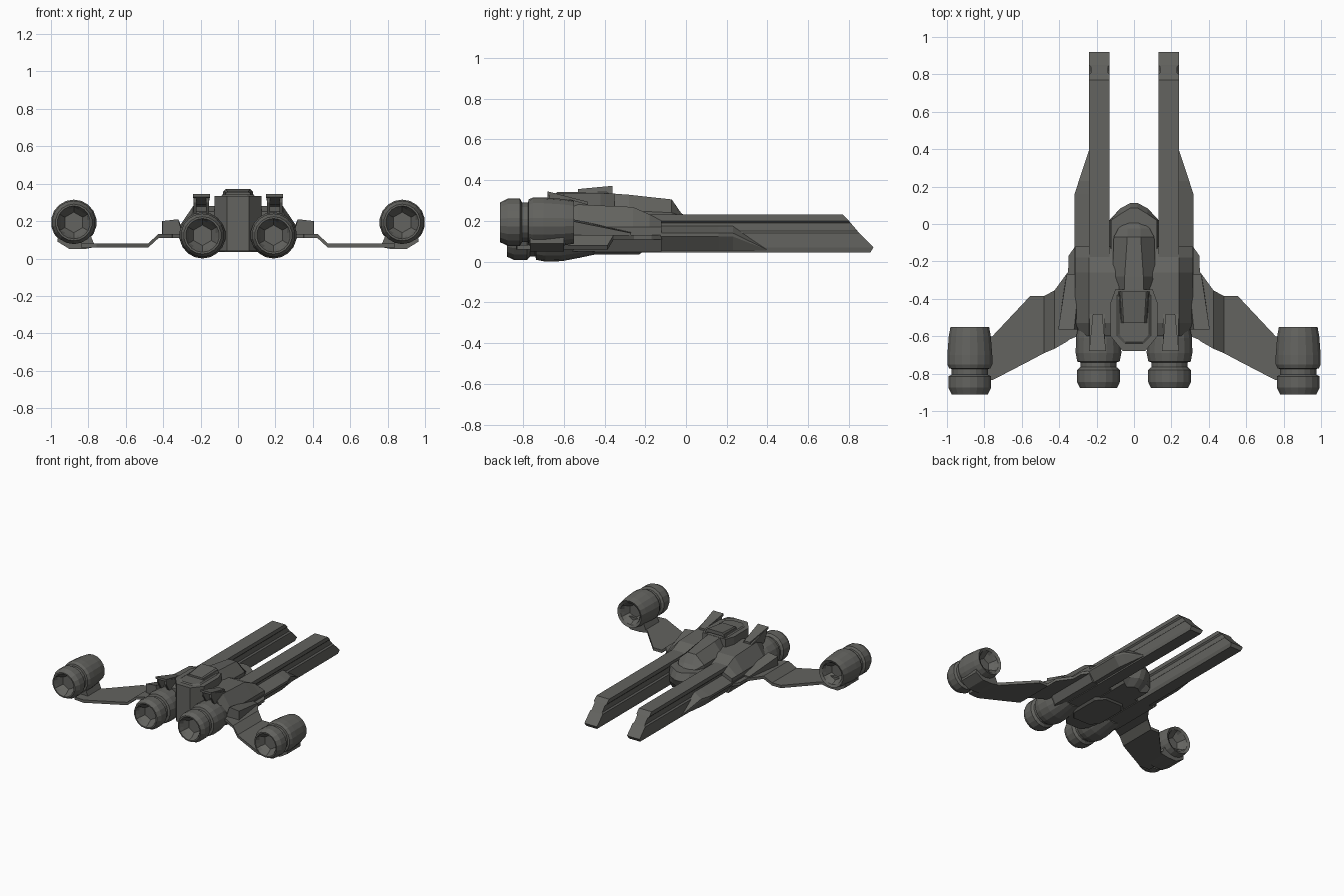
import bpy, bmesh, math

if "Cube" in bpy.data.objects:
    bpy.data.objects.remove(bpy.data.objects["Cube"])

hull = bpy.data.materials.new("dark_grey_hull")
hull.diffuse_color = (0.125, 0.125, 0.115, 1)
hull.use_nodes = True
hull.node_tree.nodes["Principled BSDF"].inputs["Base Color"].default_value = hull.diffuse_color


def loft(name, rings, mirror=True, cap=True, closed=False):
    """Skin a list of equal-length point rings; optionally mirror across x."""
    bm = bmesh.new()
    vs = [[bm.verts.new(p) for p in r] for r in rings]
    n = len(rings[0])
    pairs = list(zip(vs, vs[1:])) + ([(vs[-1], vs[0])] if closed else [])
    for a, b in pairs:
        for i in range(n):
            j = (i + 1) % n
            bm.faces.new((a[i], a[j], b[j], b[i]))
    if cap:
        bm.faces.new(vs[0])
        bm.faces.new(vs[-1])
    bmesh.ops.remove_doubles(bm, verts=bm.verts, dist=1e-5)
    bmesh.ops.recalc_face_normals(bm, faces=bm.faces)
    me = bpy.data.meshes.new(name)
    bm.to_mesh(me)
    bm.free()
    me.materials.append(hull)
    ob = bpy.data.objects.new(name, me)
    bpy.context.collection.objects.link(ob)
    if mirror:
        ob.modifiers.new("mirror", 'MIRROR').use_clip = False
    return ob


def along_y(name, sections, mirror=True):
    """Sections are (y, [(x, z), ...])."""
    return loft(name, [[(x, y, z) for x, z in pts] for y, pts in sections], mirror)


def along_z(name, levels, mirror=True):
    """Levels are (z, [(x, y), ...])."""
    return loft(name, [[(x, y, z) for x, y in pts] for z, pts in levels], mirror)


def sym(half):
    """Complete a right-hand half outline to both sides."""
    return half + [(-x, v) for x, v in reversed(half)]


def engine(name, cx, cz, profile, seg=18):
    """Turned profile of (radius, y, is_hexagonal)."""
    rings = []
    for r, y, hexed in profile:
        ring = []
        for i in range(seg):
            a = 2 * math.pi * i / seg
            k = 1
            if hexed:
                k = math.cos(math.pi / 6) / math.cos(a % (math.pi / 3) - math.pi / 6)
            ring.append((cx + r * k * math.sin(a), y, cz - r * k * math.cos(a)))
        rings.append(ring)
    return loft(name, rings)


# Engines: intake cup, cowl, neck, nozzle, hexagonal exhaust
wing_profile = [(.05, -.62, 1), (.078, -.585, 1), (.085, -.56, 0), (.105, -.55, 0),
                (.114, -.60, 0), (.122, -.70, 0), (.122, -.75, 0), (.112, -.772, 0),
                (.098, -.775, 0), (.098, -.805, 0), (.116, -.815, 0), (.116, -.875, 0),
                (.098, -.912, 0), (.088, -.912, 0), (.082, -.885, 1), (.055, -.85, 1)]
engine("wing_engine", .878, .193, wing_profile)
body_profile = [(.09, -.45, 0), (.105, -.52, 0), (.122, -.61, 0), (.124, -.69, 0),
                (.115, -.735, 0), (.098, -.74, 0), (.098, -.765, 0), (.116, -.78, 0),
                (.116, -.845, 0), (.10, -.878, 0), (.09, -.878, 0),
                (.082, -.85, 1), (.055, -.815, 1)]
engine("body_engine", .19, .124, body_profile)

# Long fork prongs with grooved sides and a raked tip
prong = [(.045, .14, .235, .905), (.07, .13, .24, .92), (.14, .13, .24, .85),
         (.15, .14, .23, .842), (.19, .14, .23, .808), (.20, .13, .24, .80),
         (.23, .13, .24, .77)]
along_z("fork_prong", [(z, [(a, -.5), (b, -.5), (b, t), (a, t)]) for z, a, b, t in prong])


# Side flares blending the prongs into the hull
def flare(y, xo, zt):
    zb = .055
    ze = zb + (zt - zb) * .8
    return (y, [(.2, zb), (xo - (xo - .235) * .6, zb), (xo, ze), (xo, zt),
                (.235, zt + (zt - zb) * .4), (.2, zt + (zt - zb) * .4)])


along_y("prong_flare", [flare(.395, .24, .06), flare(.23, .295, .14),
                        flare(.16, .318, .14), flare(-.4, .318, .14)])


# Main hull shoulders
def shoulder(y, xo, zt):
    return (y, [(0, .05), (xo - .03, .05), (xo, .11), (xo, .17), (.24, zt), (0, zt)])


along_y("hull_shoulder", [shoulder(-.12, .315, .20), shoulder(-.18, .315, .232),
                          shoulder(-.26, .315, .268), shoulder(-.53, .315, .28),
                          shoulder(-.60, .28, .25)])

# Nose pod between the prongs
def pod(z, s, nose):
    return (z, sym([(.132 * s, -.4), (.132 * s, .02), (.075 * s, nose - .03), (.02, nose)]))


along_z("nose_pod", [pod(.045, .8, .02), pod(.09, 1, .08), pod(.16, 1, .112),
                     pod(.215, .93, .085)], False)


# Faceted canopy
def canopy(y, b, t, zm, zt):
    return (y, sym([(b, .18), (b, zm), (t, zt)]))


along_y("canopy", [canopy(.01, .045, .02, .2, .212), canopy(-.025, .085, .035, .225, .24),
                   canopy(-.07, .108, .036, .24, .305), canopy(-.28, .116, .05, .25, .328),
                   canopy(-.36, .09, .05, .25, .334)], False)

# Rear spine with angled back, and its recessed back plate
spine = sym([(.10, -.35), (.125, -.42), (.125, -.60), (.06, -.68)])
along_z("rear_spine", [(.04, spine), (.335, spine)], False)
along_z("spine_cap", [(.335, sym([(.09, -.38), (.09, -.60), (.05, -.64)])),
                      (.342, sym([(.08, -.39), (.08, -.59), (.045, -.63)]))], False)

# Hollow scoop on top of the spine
along_y("scoop_roof", [(-.36, sym([(.082, .345), (.075, .362), (.065, .372)][:3])),
                       (-.53, sym([(.07, .34), (.062, .35), (.055, .356)]))], False)
along_y("scoop_leg", [(-.36, [(.07, .33), (.085, .33), (.078, .362), (.065, .362)]),
                      (-.53, [(.058, .33), (.07, .33), (.066, .35), (.054, .35)])])

# Belly keel plate
along_z("belly_keel", [(.034, sym([(.07, -.23), (.12, -.29), (.12, -.52), (.07, -.58)])),
                       (.06, sym([(.08, -.20), (.15, -.28), (.15, -.54), (.08, -.60)]))], False)

# Wedge fins above the body engines: roof plus two legs
along_y("fin_roof", [(-.48, [(.17, .27), (.22, .27), (.22, .293), (.17, .293)]),
                     (-.60, [(.158, .29), (.232, .29), (.232, .324), (.158, .324)]),
                     (-.68, [(.15, .328), (.24, .328), (.24, .345), (.15, .345)])])
for side, x in (("inner", .155), ("outer", .222)):
    along_y(f"fin_leg_{side}", [(-.48, [(x, .24), (x + .015, .24), (x + .015, .28), (x, .28)]),
                                (-.62, [(x, .22), (x + .015, .22), (x + .015, .32), (x, .32)]),
                                (-.67, [(x, .30), (x + .015, .30), (x + .015, .335), (x, .335)])])

# Wedge block over each wing root
along_y("wing_root_block", [(-.27, [(.29, .11), (.362, .11), (.36, .14), (.29, .145)]),
                            (-.565, [(.29, .11), (.405, .11), (.405, .20), (.32, .21)])])

# Cranked wing: (x, leading y, trailing y, mid z)
stations = [(.27, -.11, -.585, .12), (.315, -.12, -.605, .12), (.35, -.17, -.62, .12),
            (.352, -.255, -.625, .12), (.425, -.355, -.667, .12), (.48, -.385, -.69, .07),
            (.555, -.385, -.73, .07), (.757, -.60, -.835, .07), (.84, -.62, -.83, .07)]
loft("wing", [[(x, a, z - .011), (x, b, z - .011), (x, b, z + .011), (x, a, z + .011)]
              for x, a, b, z in stations])

# Pylon pad under each wing engine
pad = [(.77, .06), (.82, .05), (.90, .05), (.965, .09), (.96, .15), (.80, .15), (.77, .08)]
along_y("engine_pylon", [(-.60, pad), (-.765, pad)])
